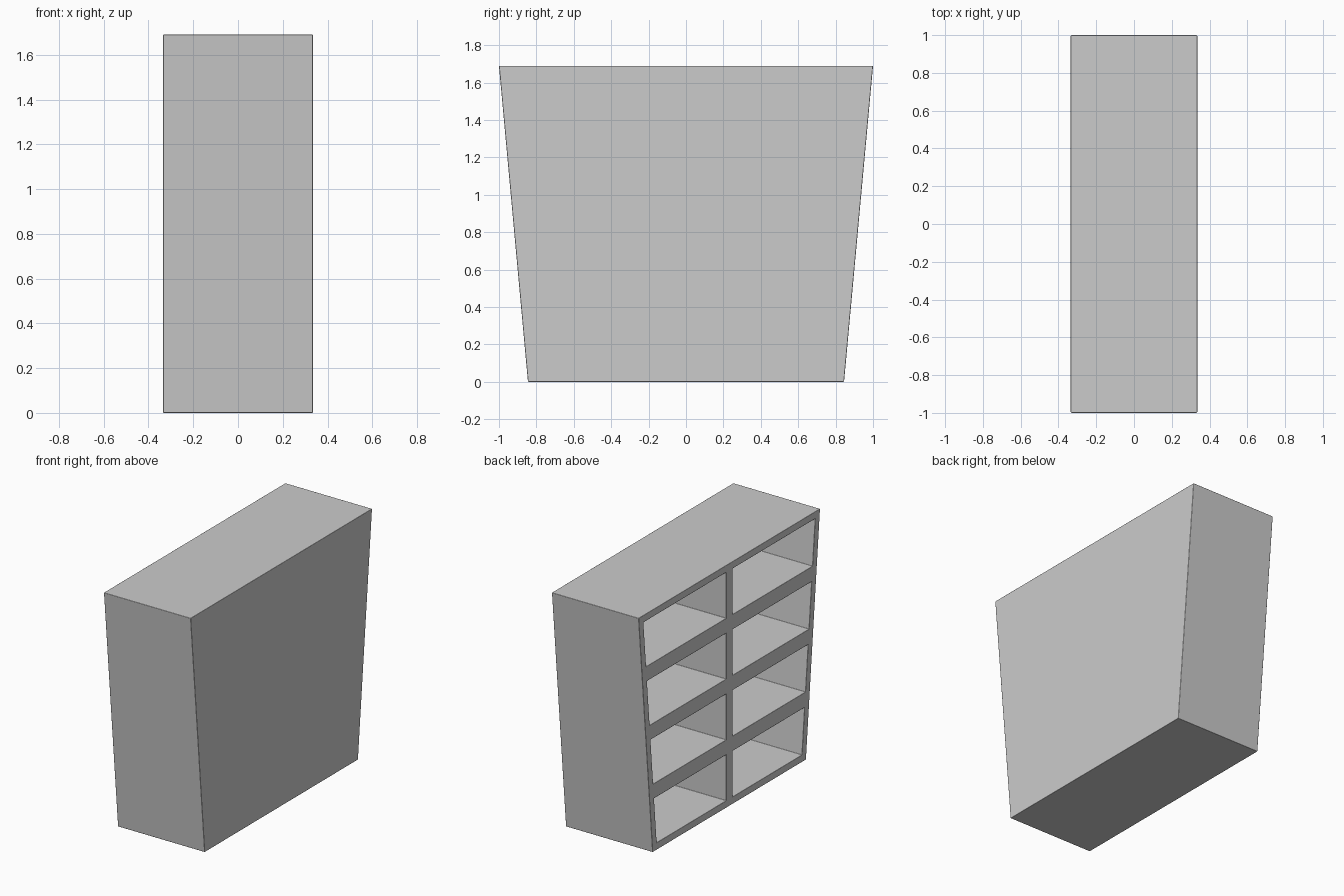
import bpy, bmesh

if "Cube" in bpy.data.objects:
    bpy.data.objects.remove(bpy.data.objects["Cube"])

X, HEIGHT, DEPTH = 0.335, 1.69, 0.62      # half depth, height, pocket depth
WALL, SHELF, HALF_DIV, ROWS = 0.05, 0.105, 0.035, 4

def half_width(z):
    return 0.845 + 0.155 * z / HEIGHT

# Levels of frame and opening edges
opening = (HEIGHT - 2 * WALL - (ROWS - 1) * SHELF) / ROWS
zs = [0.0]
for r in range(ROWS):
    start = WALL + r * (opening + SHELF)
    zs += [start, start + opening]
zs.append(HEIGHT)

# Open face laid out as a tapered grid
bm = bmesh.new()
grid = []
for z in zs:
    w = half_width(z)
    ys = (-w, WALL - w, -HALF_DIV, HALF_DIV, w - WALL, w)
    grid.append([bm.verts.new((-X, y, z)) for y in ys])
cells = []
for i in range(len(zs) - 1):
    for j in range(5):
        f = bm.faces.new((grid[i][j], grid[i + 1][j], grid[i + 1][j + 1], grid[i][j + 1]))
        if i % 2 and j % 2:
            cells.append(f)

# Outer walls and plain rear panel
rim = grid[0][:] + [row[-1] for row in grid[1:-1]] + grid[-1][::-1] \
    + [row[0] for row in grid[-2:0:-1]]
rear = [bm.verts.new((X, v.co.y, v.co.z)) for v in rim]
n = len(rim)
for k in range(n):
    m = (k + 1) % n
    bm.faces.new((rim[k], rim[m], rear[m], rear[k]))
bm.faces.new(rear)
bmesh.ops.recalc_face_normals(bm, faces=bm.faces[:])

# Sink the compartments
bmesh.ops.inset_individual(bm, faces=cells, thickness=0.0, depth=-DEPTH)
bmesh.ops.recalc_face_normals(bm, faces=bm.faces[:])

mesh = bpy.data.meshes.new("shelf_cabinet")
bm.to_mesh(mesh)
bm.free()
cabinet = bpy.data.objects.new("shelf_cabinet", mesh)
bpy.context.collection.objects.link(cabinet)

# Fine softened edges
bevel = cabinet.modifiers.new("soft_edges", 'BEVEL')
bevel.width = 0.004
bevel.segments = 2
bevel.limit_method = 'ANGLE'
bevel.harden_normals = True

bpy.context.view_layer.objects.active = cabinet
cabinet.select_set(True)
bpy.ops.object.shade_smooth()
